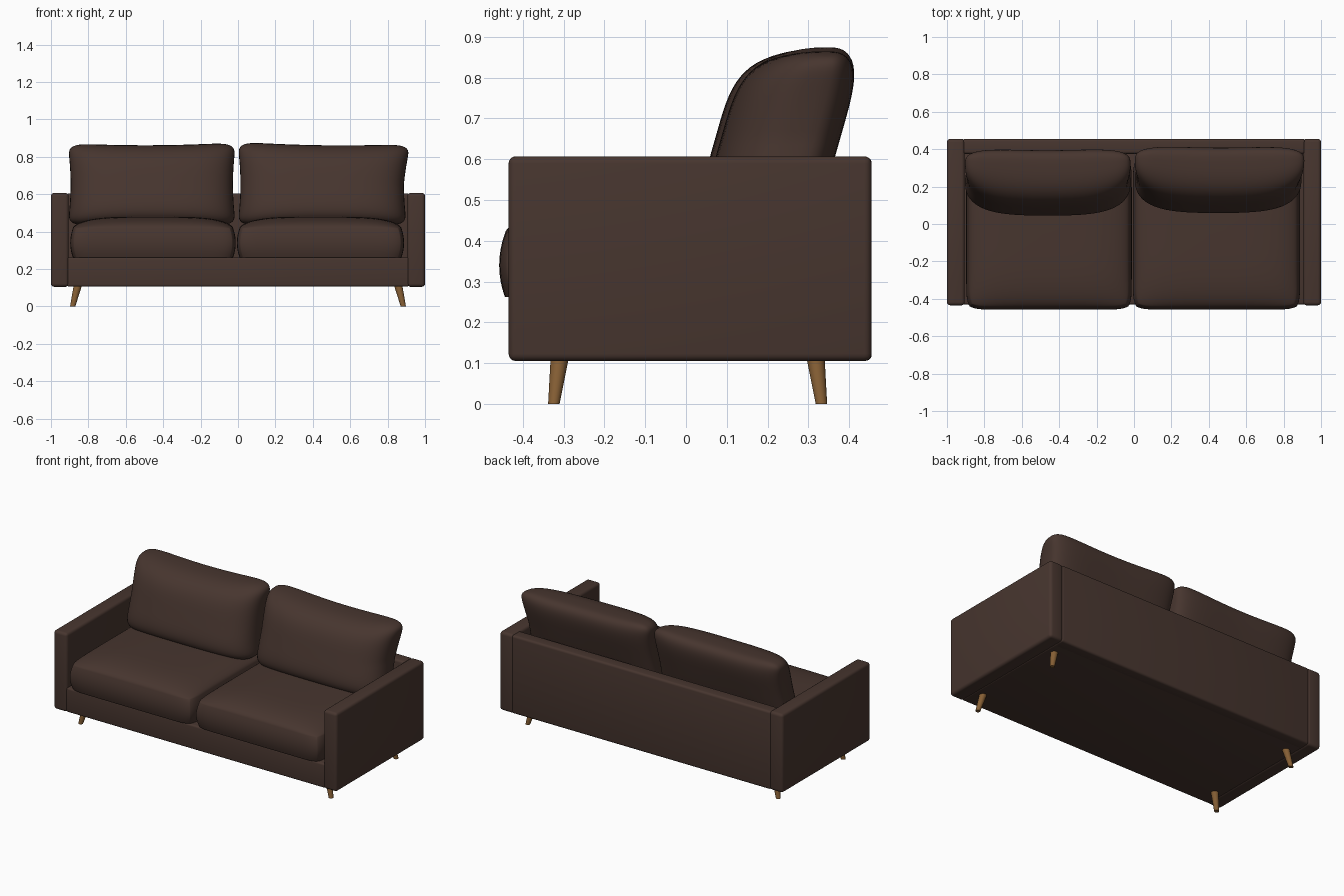
import bpy, bmesh, math
from mathutils import Vector

if "Cube" in bpy.data.objects:
    bpy.data.objects.remove(bpy.data.objects["Cube"])


def make_material(name, rgb):
    m = bpy.data.materials.new(name)
    m.diffuse_color = (*rgb, 1)
    m.use_nodes = True
    m.node_tree.nodes["Principled BSDF"].inputs["Base Color"].default_value = m.diffuse_color
    return m


BROWN = make_material("dark brown upholstery", (0.063, 0.036, 0.028))
WOOD = make_material("oak wood", (0.24, 0.115, 0.035))


def finish(name, bm, mat, angle=40):
    bmesh.ops.recalc_face_normals(bm, faces=bm.faces)
    me = bpy.data.meshes.new(name)
    bm.to_mesh(me)
    bm.free()
    me.materials.append(mat)
    ob = bpy.data.objects.new(name, me)
    bpy.context.collection.objects.link(ob)
    bpy.ops.object.select_all(action='DESELECT')
    ob.select_set(True)
    bpy.context.view_layer.objects.active = ob
    bpy.ops.object.shade_smooth_by_angle(angle=math.radians(angle))
    return ob


def box(name, lo, hi, bevel):
    bm = bmesh.new()
    bmesh.ops.create_cube(bm, size=1)
    for v in bm.verts:
        v.co = Vector([l + (c + 0.5) * (h - l) for l, h, c in zip(lo, hi, v.co)])
    bmesh.ops.bevel(bm, geom=bm.edges[:], offset=bevel, segments=4,
                    profile=0.5, affect='EDGES')
    return finish(name, bm, BROWN)


def cushion(name, place, n=32, rows=1):
    """Closed shell: place(u, v, s) maps u, v in -1..1 and s from -1 (underside) to 1."""
    bm = bmesh.new()
    t = [math.sin(math.pi / 2 * (2 * i / n - 1)) for i in range(n + 1)]
    layers = {}
    for s in (-1, 1):
        g = [[bm.verts.new(place(u, v, s)) for v in t] for u in t]
        layers[s] = g
        for i in range(n):
            for j in range(n):
                bm.faces.new((g[i][j], g[i + 1][j], g[i + 1][j + 1], g[i][j + 1]))
    # side wall running round the border
    ring = [(i, 0) for i in range(n)] + [(n, j) for j in range(n)] \
        + [(i, n) for i in range(n, 0, -1)] + [(0, j) for j in range(n, 0, -1)]
    loops = [[layers[-1][i][j] for i, j in ring]]
    for k in range(1, rows):
        loops.append([bm.verts.new(place(t[i], t[j], -1 + 2 * k / rows)) for i, j in ring])
    loops.append([layers[1][i][j] for i, j in ring])
    for a, b in zip(loops, loops[1:]):
        for k in range(len(ring)):
            m = (k + 1) % len(ring)
            bm.faces.new((a[k], a[m], b[m], b[k]))
    bmesh.ops.remove_doubles(bm, verts=bm.verts[:], dist=0.0004)
    return finish(name, bm, BROWN, 60)


def seat_cushion(name, x0, x1, y0=-0.458, y1=0.36):
    cx, hw, cy, hd = (x0 + x1) / 2, (x1 - x0) / 2, (y0 + y1) / 2, (y1 - y0) / 2

    def place(u, v, s):
        # wall swells in the middle, corners are rounded, top is crowned
        grow = -0.014 * s * s
        x = cx + u * (hw + grow - 0.018 * abs(v) ** 14)
        y = cy + v * (hd + grow - 0.018 * abs(u) ** 14)
        z = 0.34 + 0.078 * s
        if s == 1:
            z += 0.062 * ((1 - u ** 4) * (1 - v ** 4)) ** 0.6
        return (x, y, z)
    return cushion(name, place, rows=8)


def back_cushion(name, x0, x1, tilt, flare, shift):
    cx, hw = (x0 + x1) / 2, (x1 - x0) / 2

    def place(u, v, s):
        # outline with slightly hollow sides and rounded corners
        x = cx + u * (hw - 0.015 * (1 - v * v) - 0.025 * abs(v) ** 14) + flare * max(v, 0) * max(u, 0)
        z = 0.652 + v * (0.222 - 0.012 * (1 - u * u) - 0.018 * abs(u) ** 14) + tilt * u * max(v, 0)
        puff = ((1 - u ** 4) * (1 - v ** 4)) ** 0.35
        seam = 0.25 + (z - 0.6) * 0.285 + 0.02 * u * u + shift
        return (x, seam + (-0.185 if s < 0 else 0.105) * puff, z)
    return cushion(name, place, n=36)


# frame
box("left_arm", (-1.0, -0.435, 0.105), (-0.905, 0.455, 0.607), 0.018)
box("right_arm", (0.905, -0.435, 0.105), (1.0, 0.455, 0.607), 0.018)
box("back_panel", (-0.915, 0.375, 0.106), (0.915, 0.455, 0.605), 0.014)
box("base", (-0.915, -0.431, 0.106), (0.915, 0.44, 0.262), 0.012)

# cushions
seat_cushion("left_seat_cushion", -0.897, -0.012)
seat_cushion("right_seat_cushion", -0.006, 0.888)
back_cushion("left_back_cushion", -0.91, -0.012, 0.002, 0.0, -0.008)
back_cushion("right_back_cushion", -0.002, 0.902, -0.006, 0.018, 0.006)


# tapered, splayed legs
def leg(name, sx, sy):
    bm = bmesh.new()
    bmesh.ops.create_cone(bm, cap_ends=True, segments=24, radius1=0.014,
                          radius2=0.022, depth=0.11)
    for v in bm.verts:
        f = v.co.z / 0.11 + 0.5
        v.co += Vector((sx * (0.884 - 0.027 * f), sy * (0.328 - 0.014 * f) + 0.004, 0.055))
    finish(name, bm, WOOD)


for sx, side in ((-1, "left"), (1, "right")):
    for sy, end in ((-1, "front"), (1, "back")):
        leg(f"{end}_{side}_leg", sx, sy)
